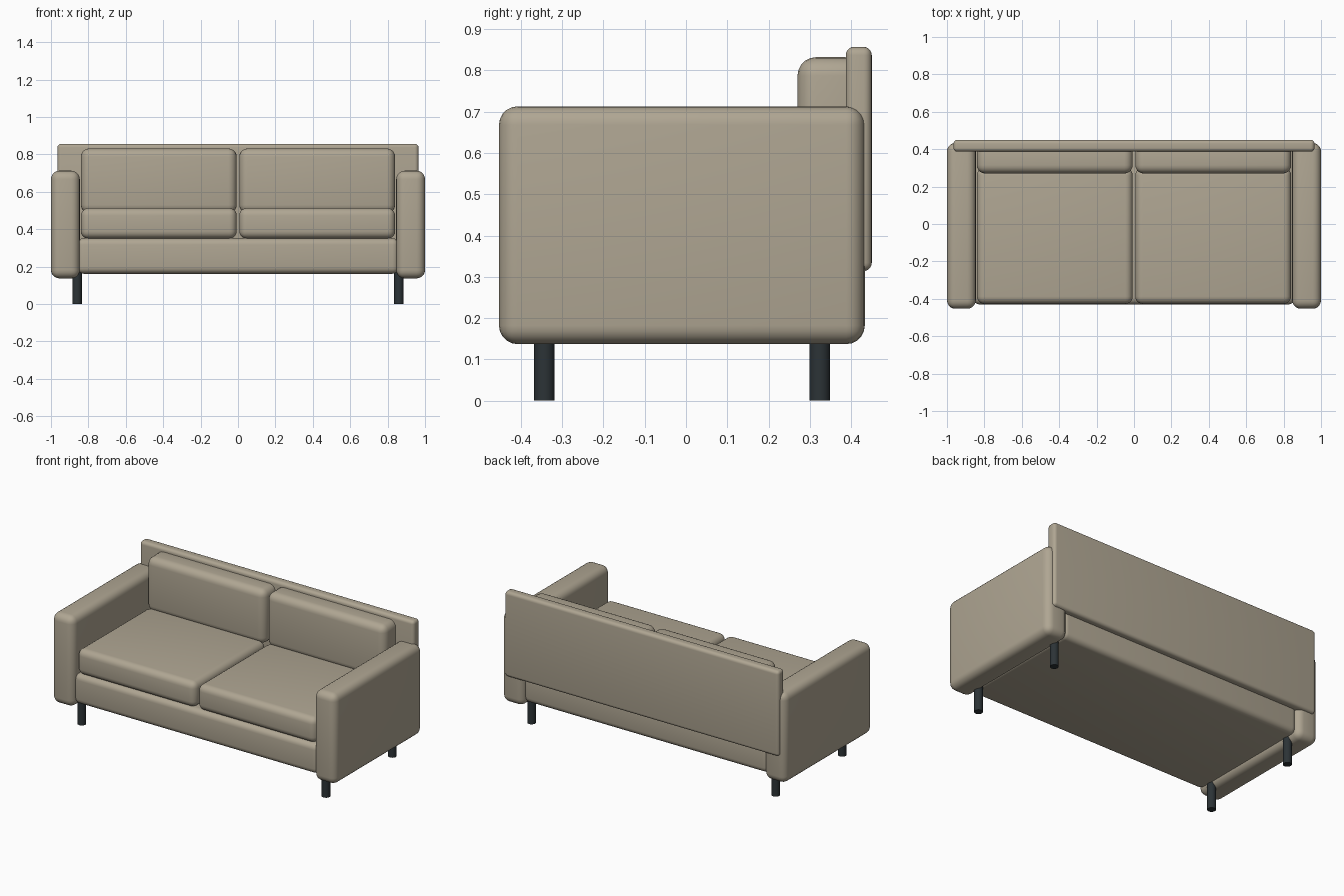
import bpy, bmesh
from mathutils import Matrix

if "Cube" in bpy.data.objects:
    bpy.data.objects.remove(bpy.data.objects["Cube"])


def material(name, color):
    m = bpy.data.materials.new(name)
    m.diffuse_color = (*color, 1)
    m.use_nodes = True
    m.node_tree.nodes["Principled BSDF"].inputs["Base Color"].default_value = m.diffuse_color
    return m


fabric = material("taupe_fabric", (0.43, 0.38, 0.29))
metal = material("dark_metal", (0.025, 0.033, 0.037))


def finish(name, bm, mat):
    mesh = bpy.data.meshes.new(name)
    bm.to_mesh(mesh)
    bm.free()
    mesh.materials.append(mat)
    ob = bpy.data.objects.new(name, mesh)
    bpy.context.collection.objects.link(ob)
    bpy.ops.object.select_all(action='DESELECT')
    bpy.context.view_layer.objects.active = ob
    ob.select_set(True)
    bpy.ops.object.shade_smooth_by_angle()
    return ob


def rounded_box(name, x, y, z, radius):
    """Box spanning the given (min, max) ranges with rounded edges."""
    spans = (x, y, z)
    center = [(a + b) / 2 for a, b in spans]
    size = [b - a for a, b in spans]
    bm = bmesh.new()
    bmesh.ops.create_cube(bm, size=1, matrix=Matrix.LocRotScale(center, None, size))
    bmesh.ops.bevel(bm, geom=bm.edges[:], offset=radius, segments=5,
                    profile=0.5, affect='EDGES')
    return finish(name, bm, fabric)


def leg(name, x, y):
    bm = bmesh.new()
    bmesh.ops.create_cone(bm, cap_ends=True, segments=24, radius1=0.025, radius2=0.025,
                          depth=0.18, matrix=Matrix.Translation((x, y, 0.09)))
    return finish(name, bm, metal)


# Base and back panel
rounded_box("base", (-0.86, 0.86), (-0.43, 0.41), (0.162, 0.352), 0.035)
rounded_box("back_panel", (-0.965, 0.965), (0.387, 0.45), (0.314, 0.857), 0.02)

for side, s in (("left", -1), ("right", 1)):
    def mirrored(a, b):
        return tuple(sorted((s * a, s * b)))

    # Arms
    rounded_box(f"{side}_arm", mirrored(0.846, 1.0), (-0.453, 0.433), (0.137, 0.713), 0.045)
    # Cushions
    rounded_box(f"{side}_seat_cushion", mirrored(0.007, 0.84), (-0.427, 0.30), (0.35, 0.513), 0.04)
    rounded_box(f"{side}_back_cushion", mirrored(0.007, 0.84), (0.27, 0.43), (0.485, 0.832), 0.045)
    # Legs
    leg(f"{side}_front_leg", s * 0.86, -0.343)
    leg(f"{side}_back_leg", s * 0.86, 0.324)
